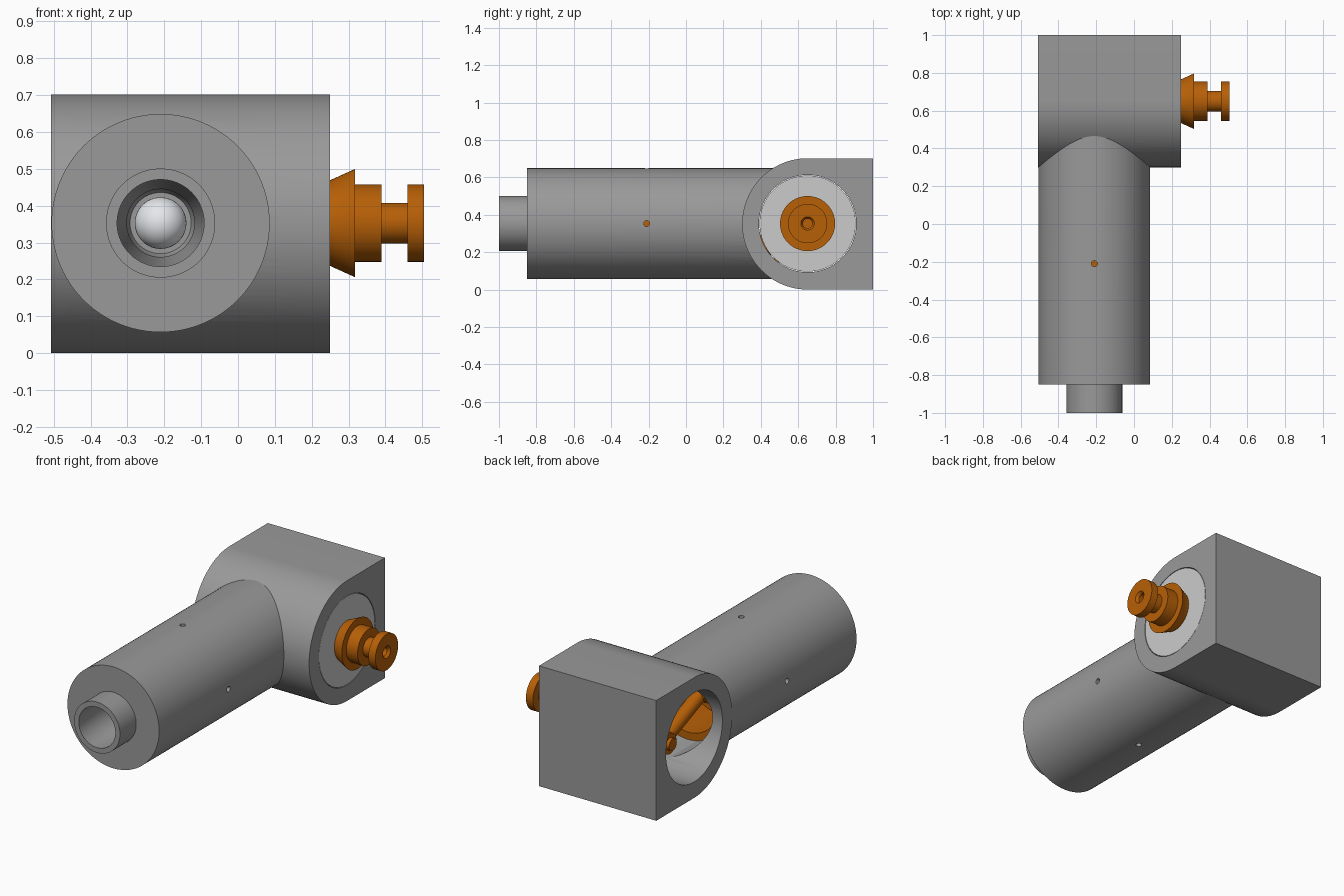
import bpy, bmesh, math
from mathutils import Matrix, Vector

if "Cube" in bpy.data.objects:
    bpy.data.objects.remove(bpy.data.objects["Cube"])

BX, BY, BZ = -0.21, 0.65, 0.353   # barrel axis x, cross bore axis y, shared height


def material(name, color):
    m = bpy.data.materials.new(name)
    m.diffuse_color = color
    m.use_nodes = True
    m.node_tree.nodes["Principled BSDF"].inputs["Base Color"].default_value = m.diffuse_color
    return m


brass = material("brass", (0.47, 0.115, 0.002, 1))
steel = material("pale_steel", (0.78, 0.80, 0.83, 1))
pale = material("pale_grey", (0.62, 0.62, 0.62, 1))
dark = material("dark_grey", (0.32, 0.32, 0.32, 1))


def finish(bm, name, mat=None):
    bmesh.ops.recalc_face_normals(bm, faces=bm.faces)
    me = bpy.data.meshes.new(name)
    bm.to_mesh(me)
    bm.free()
    ob = bpy.data.objects.new(name, me)
    bpy.context.collection.objects.link(ob)
    if mat:
        me.materials.append(mat)
    return ob


def smooth(ob):
    bpy.ops.object.select_all(action='DESELECT')
    ob.select_set(True)
    bpy.context.view_layer.objects.active = ob
    bpy.ops.object.shade_smooth_by_angle(angle=math.radians(30))


def lathe(name, axis, profile, mat=None, n=96, center=None):
    """Revolve (radius, position along axis) points into a closed solid."""
    bm = bmesh.new()
    pts = [bm.verts.new((r, 0, t)) for r, t in profile]
    edges = [bm.edges.new(p) for p in zip(pts, pts[1:])]
    bmesh.ops.spin(bm, geom=pts + edges, cent=(0, 0, 0), axis=(0, 0, 1),
                   angle=2 * math.pi, steps=n, use_duplicate=False)
    bmesh.ops.remove_doubles(bm, verts=bm.verts, dist=1e-5)
    rot = {'x': Matrix.Rotation(math.pi / 2, 4, 'Y'),
           'y': Matrix.Rotation(-math.pi / 2, 4, 'X'),
           'z': Matrix.Identity(4)}[axis]
    if center is None:
        center = {'x': (0, BY, BZ), 'y': (BX, 0, BZ), 'z': (BX, 0, 0)}[axis]
    bm.transform(Matrix.Translation(Vector(center)) @ rot)
    return finish(bm, name, mat)


def rod(r, a, b):
    return [(0, a), (r, a), (r, b), (0, b)]


def boolean(ob, cutter, op):
    mod = ob.modifiers.new(op.lower(), 'BOOLEAN')
    mod.operation, mod.object, mod.solver = op, cutter, 'EXACT'
    bpy.context.view_layer.objects.active = ob
    bpy.ops.object.modifier_apply(modifier=mod.name)
    bpy.data.objects.remove(cutter)


# Housing block: half round front, square back
bm = bmesh.new()
R = 0.35
outline = [(1, 0)] + [(BY - R * math.sin(math.pi * i / 48),
                       0.351 - 0.351 * math.cos(math.pi * i / 48)) for i in range(49)] + [(1, 0.702)]
face = bm.faces.new([bm.verts.new((-0.508, y, z)) for y, z in outline])
ext = bmesh.ops.extrude_face_region(bm, geom=[face])
bmesh.ops.translate(bm, vec=(0.757, 0, 0),
                    verts=[v for v in ext['geom'] if isinstance(v, bmesh.types.BMVert)])
housing = finish(bm, "housing", dark)

# Barrel with stepped nozzle joined to the block
barrel = lathe("barrel", 'y', [(0, -1), (0.148, -1), (0.148, -0.85), (0.296, -0.85),
                               (0.296, 0.6), (0, 0.6)], dark)
boolean(housing, barrel, 'UNION')

# Cross bore, ball seat, piston bore and four small port holes
boolean(housing, lathe("cross_bore", 'x', rod(0.26, -0.6, 0.3), dark), 'DIFFERENCE')
boolean(housing, lathe("ball_seat", 'y', [(0, -1.1), (0.118, -1.1), (0.118, -0.82), (0.092, -0.68),
                                          (0.092, -0.55), (0.083, -0.53), (0, -0.53)], dark), 'DIFFERENCE')
boolean(housing, lathe("piston_bore", 'y', rod(0.235, -0.49, 0.6), dark), 'DIFFERENCE')
boolean(housing, lathe("port_z", 'z', rod(0.016, -0.1, 0.9), dark, 24, (BX, -0.21, 0)), 'DIFFERENCE')
boolean(housing, lathe("port_x", 'x', rod(0.016, -0.7, 0.3), dark, 24, (0, -0.21, BZ)), 'DIFFERENCE')
smooth(housing)

# Pale crank disc closing the right end of the cross bore
smooth(lathe("crank_disc", 'x', rod(0.257, 0.05, 0.248), pale))

# Brass spigot with flared collar, groove and drilled end
smooth(lathe("spigot", 'x', [(0, 0.1), (0.115, 0.1), (0.115, 0.247), (0.147, 0.318), (0.105, 0.318),
                             (0.105, 0.39), (0.055, 0.39), (0.055, 0.46), (0.105, 0.46), (0.105, 0.505),
                             (0.036, 0.505), (0.025, 0.49), (0.025, 0.3), (0, 0.3)], brass))

# Brass cup piston covering the ports, open towards the crank
smooth(lathe("piston", 'y', [(0, -0.48), (0.05, -0.48), (0.05, -0.42), (0.233, -0.42), (0.233, 0.28),
                             (0.19, 0.28), (0.19, 0.0), (0, 0.0)], brass))

# Wrist pin, crank pin and the connecting rod between them
wrist, crank = Vector((BX, 0.14, BZ)), Vector((BX, 0.52, 0.2))
smooth(lathe("wrist_pin", 'x', rod(0.035, BX - 0.19, BX + 0.19), brass, 32, (0, wrist.y, wrist.z)))
smooth(lathe("crank_pin", 'x', rod(0.035, -0.28, 0.1), brass, 32, (0, crank.y, crank.z)))
smooth(lathe("crank_pin_end", 'x', rod(0.06, -0.26, -0.16), brass, 48, (0, crank.y, crank.z)))
smooth(lathe("wrist_pin_end", 'x', rod(0.06, -0.26, -0.16), brass, 48, (0, wrist.y, wrist.z)))
span = crank - wrist
link = lathe("connecting_rod", 'z', rod(0.04, 0, span.length), brass, 32, (0, 0, 0))
link.location = wrist
link.rotation_euler = (-math.atan2(span.y, span.z), 0, 0)
smooth(link)

# Steel ball behind the nozzle seat
bm = bmesh.new()
bmesh.ops.create_uvsphere(bm, u_segments=48, v_segments=24, radius=0.07,
                          matrix=Matrix.Translation((BX, -0.58, BZ)))
smooth(finish(bm, "nozzle_ball", steel))
